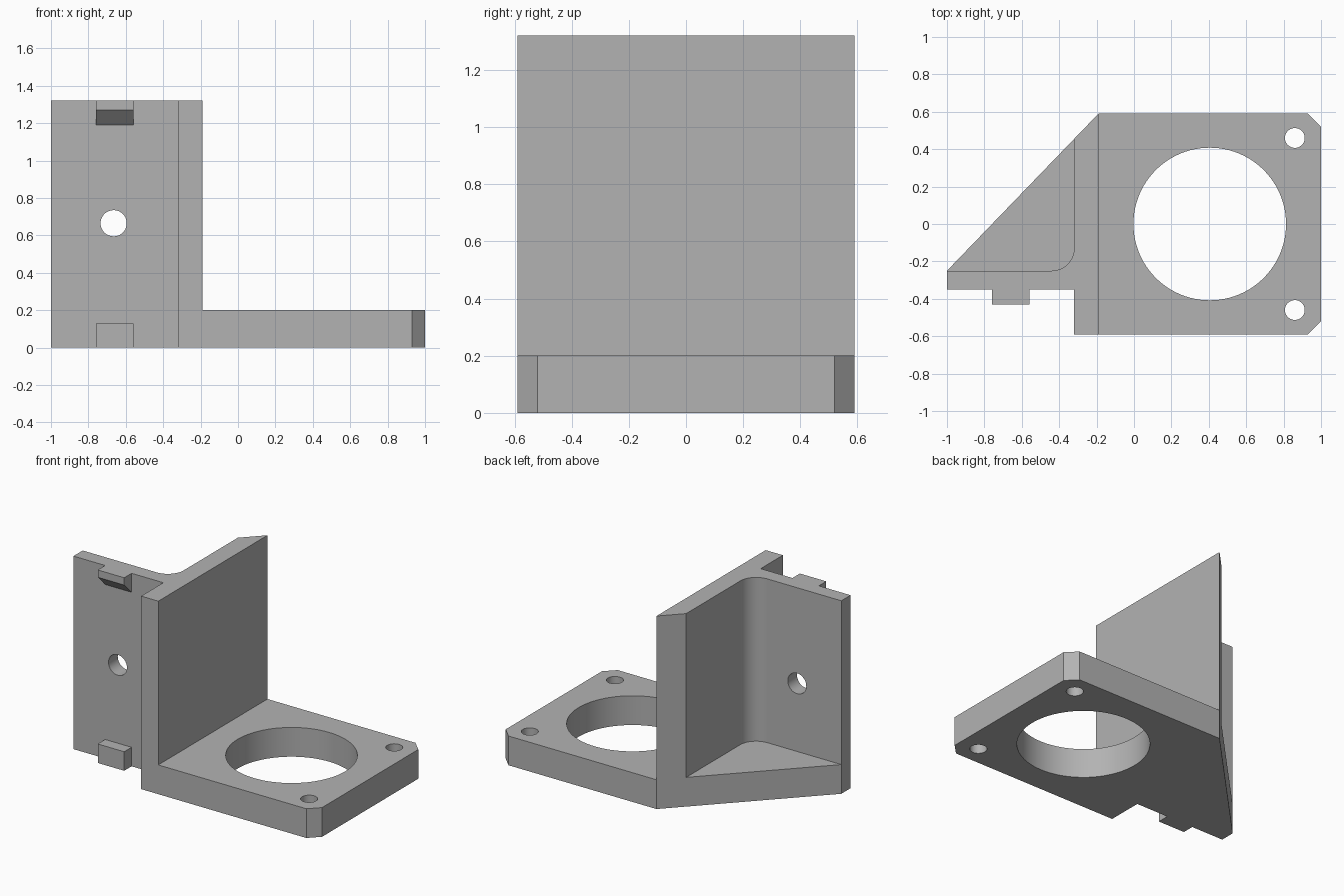
import bpy, bmesh, math
from mathutils import Matrix, Vector

cube = bpy.data.objects.get("Cube")
if cube:
    bpy.data.objects.remove(cube, do_unlink=True)

grey = bpy.data.materials.new("plain_grey")
grey.use_nodes = True
color = (0.45, 0.45, 0.45, 1)
grey.diffuse_color = color
grey.node_tree.nodes["Principled BSDF"].inputs["Base Color"].default_value = color

TOP, PLATE = 1.32, 0.2


def prism(name, points, direction):
    """Extrude a planar outline along a direction into a closed solid."""
    bm = bmesh.new()
    face = bm.faces.new([bm.verts.new(p) for p in points])
    new = bmesh.ops.extrude_face_region(bm, geom=[face])["geom"]
    bmesh.ops.translate(bm, vec=direction,
                        verts=[v for v in new if isinstance(v, bmesh.types.BMVert)])
    bmesh.ops.recalc_face_normals(bm, faces=bm.faces)
    return finish(name, bm)


def flat_prism(name, outline, z0, z1):
    return prism(name, [(x, y, z0) for x, y in outline], (0, 0, z1 - z0))


def cylinder(name, center, radius, depth, sides, turn=0):
    bm = bmesh.new()
    bmesh.ops.create_cone(bm, cap_ends=True, segments=sides, radius1=radius,
                          radius2=radius, depth=depth,
                          matrix=Matrix.Translation(center) @ Matrix.Rotation(turn, 4, 'X'))
    return finish(name, bm)


def finish(name, bm):
    mesh = bpy.data.meshes.new(name)
    bm.to_mesh(mesh)
    bm.free()
    mesh.materials.append(grey)
    obj = bpy.data.objects.new(name, mesh)
    bpy.context.collection.objects.link(obj)
    return obj


def combine(target, tool, operation):
    bpy.context.view_layer.objects.active = target
    mod = target.modifiers.new(tool.name, 'BOOLEAN')
    mod.operation, mod.solver, mod.object = operation, 'EXACT', tool
    bpy.ops.object.modifier_apply(modifier=mod.name)
    bpy.data.objects.remove(tool, do_unlink=True)


# Full-height block with the bracket's footprint
bracket = flat_prism("mounting_bracket", [
    (-1, -0.25), (-1, -0.35), (-0.32, -0.35), (-0.32, -0.59), (0.93, -0.59),
    (1, -0.52), (1, 0.52), (0.93, 0.59), (-0.19, 0.59)], 0, TOP)

# Clear the space above the motor plate
combine(bracket, flat_prism("plate_space", [
    (-0.19, -1), (2, -1), (2, 1), (-0.19, 1)], PLATE, 2), 'DIFFERENCE')

# Clear the rear pocket, with a rounded inner corner
r = 0.12
corner = [(-0.32 - r + r * math.cos(a), -0.25 + r + r * math.sin(a))
          for a in (math.radians(-90 + 7.5 * i) for i in range(13))]
combine(bracket, flat_prism("pocket", [(-2, -0.25)] + corner + [
    (-0.32, 1), (-2, 1)], PLATE, 2), 'DIFFERENCE')

# Clips on the front of the wall: upper one with a sloped underside
sections = {
    "upper_clip": [(-0.3, TOP), (-0.43, TOP), (-0.43, 1.27), (-0.35, 1.19), (-0.3, 1.19)],
    "lower_clip": [(-0.3, 0), (-0.43, 0), (-0.43, 0.13), (-0.3, 0.13)],
}
for name, section in sections.items():
    clip = prism(name, [(-0.76, y, z) for y, z in section], (0.2, 0, 0))
    combine(bracket, clip, 'UNION')

# Motor opening, screw holes and wall hole
combine(bracket, cylinder("motor_hole", (0.405, 0, 0.1), 0.408, 1, 96), 'DIFFERENCE')
for side in (-1, 1):
    combine(bracket, cylinder("screw_hole", (0.86, side * 0.46, 0.1), 0.053, 1, 40),
            'DIFFERENCE')
combine(bracket, cylinder("wall_hole", (-0.665, -0.3, 0.665), 0.07, 0.5, 40,
                          math.pi / 2), 'DIFFERENCE')

bpy.ops.object.select_all(action='DESELECT')
bracket.select_set(True)
bpy.context.view_layer.objects.active = bracket
bpy.ops.object.shade_smooth_by_angle(angle=math.radians(30))
